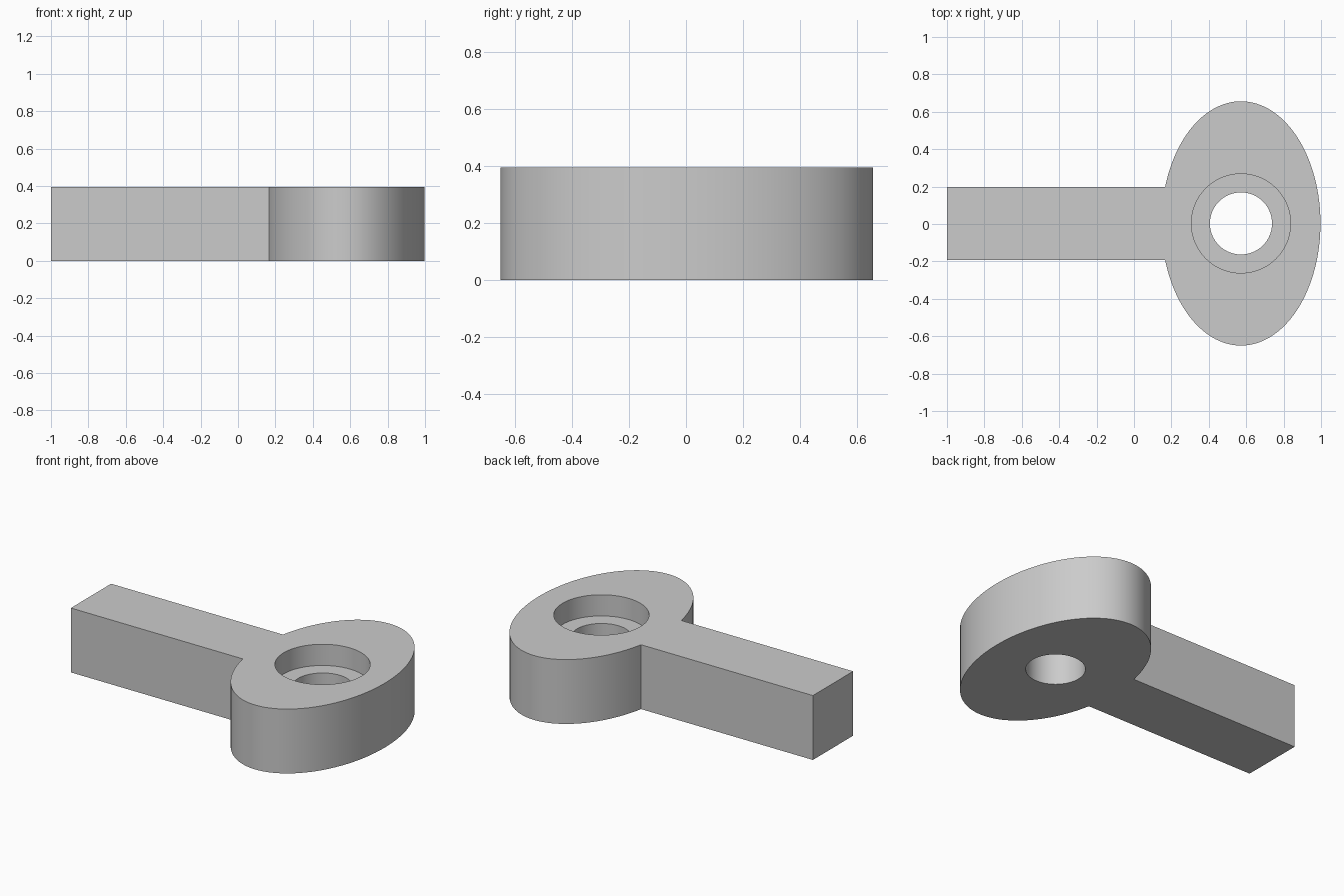
import bpy
import bmesh
import math

HEIGHT = 0.395
CX, CY = 0.572, 0.003      # centre of the bore
RX, RY = 0.425, 0.653      # half axes of the oval head
BAR = 0.195                # half width of the bar
SEAT_Z = 0.265             # floor of the counterbore

cube = bpy.data.objects.get("Cube")
if cube:
    bpy.data.objects.remove(cube, do_unlink=True)

grey = bpy.data.materials.new("plain grey")
grey.use_nodes = True
colour = (0.6, 0.6, 0.6, 1)
grey.diffuse_color = colour
grey.node_tree.nodes["Principled BSDF"].inputs["Base Color"].default_value = colour


def prism(name, outline, z0, z1):
    """Extrude a closed counter-clockwise outline from z0 to z1."""
    bm = bmesh.new()
    base = bm.faces.new([bm.verts.new((x, y, z0)) for x, y in outline])
    top = bmesh.ops.extrude_face_region(bm, geom=[base], use_keep_orig=True)
    moved = [v for v in top["geom"] if isinstance(v, bmesh.types.BMVert)]
    bmesh.ops.translate(bm, verts=moved, vec=(0, 0, z1 - z0))
    bmesh.ops.recalc_face_normals(bm, faces=bm.faces)
    mesh = bpy.data.meshes.new(name)
    bm.to_mesh(mesh)
    bm.free()
    mesh.materials.append(grey)
    obj = bpy.data.objects.new(name, mesh)
    bpy.context.collection.objects.link(obj)
    return obj


def arc(rx, ry, start, end, steps):
    angles = [start + (end - start) * i / steps for i in range(steps + 1)]
    return [(CX + rx * math.cos(a), CY + ry * math.sin(a)) for a in angles]


# Oval head running straight into the bar
meet = math.pi - math.asin(BAR / RY)
outline = arc(RX, RY, -meet, meet, 120) + [(-1, CY + BAR), (-1, CY - BAR)]
lever = prism("lever_arm", outline, 0, HEIGHT)

# Through hole and wider counterbore
for name, radius, bottom in (("through_hole", 0.166, -0.1), ("counterbore", 0.265, SEAT_Z)):
    circle = arc(radius, radius, 0, 2 * math.pi, 96)[:-1]
    cutter = prism(name + "_cutter", circle, bottom, HEIGHT + 0.1)
    cutter.hide_render = True
    bpy.context.view_layer.objects.active = lever
    cut = lever.modifiers.new(name, "BOOLEAN")
    cut.operation = "DIFFERENCE"
    cut.solver = "EXACT"
    cut.object = cutter
    bpy.ops.object.modifier_apply(modifier=cut.name)
    bpy.data.objects.remove(cutter, do_unlink=True)

# Smooth round walls, crisp rims
bpy.ops.object.select_all(action="DESELECT")
lever.select_set(True)
bpy.context.view_layer.objects.active = lever
bpy.ops.object.shade_smooth_by_angle(angle=math.radians(30))
